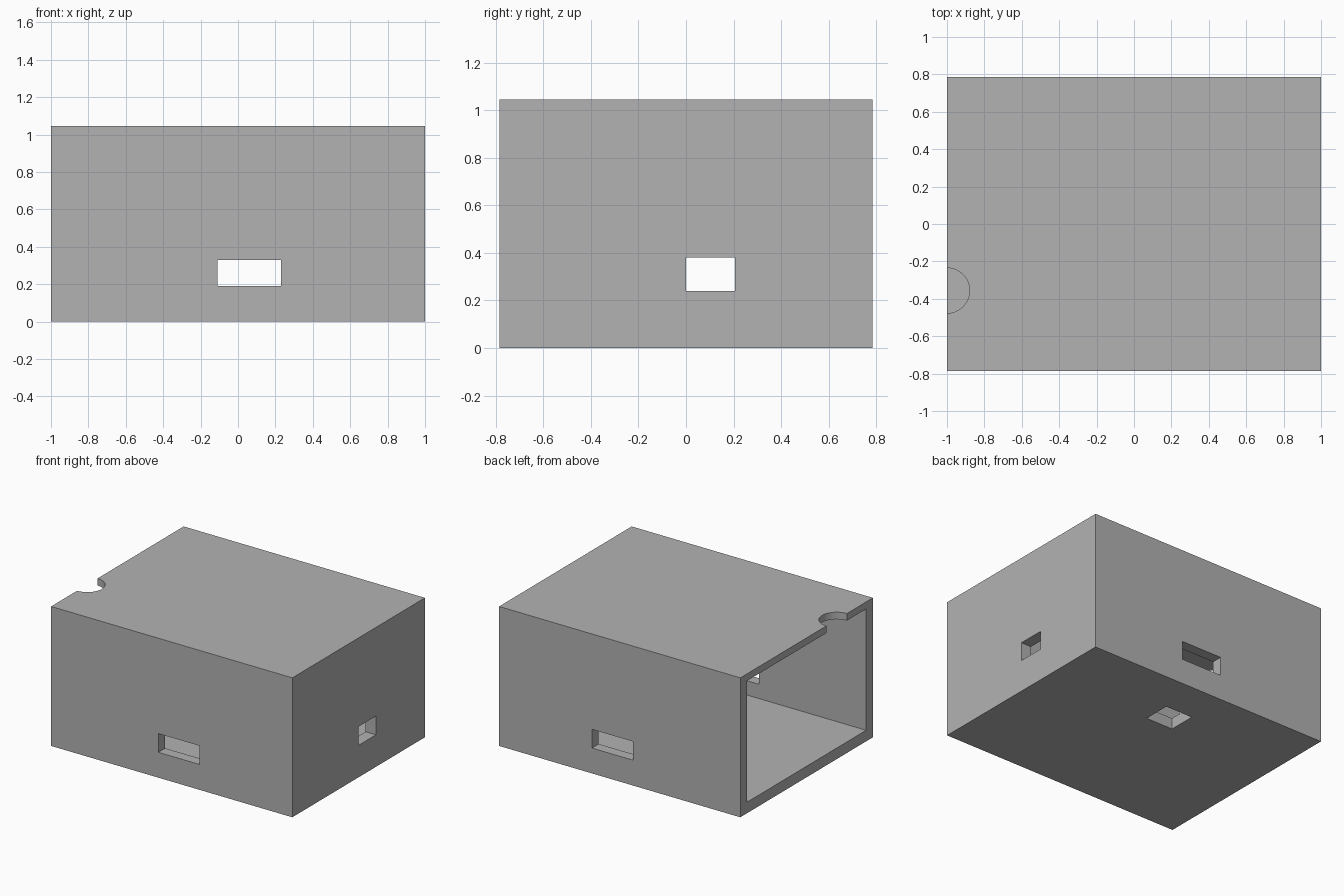
import bpy

if "Cube" in bpy.data.objects:
    bpy.data.objects.remove(bpy.data.objects["Cube"], do_unlink=True)

# Overall half sizes, height and panel thicknesses
HX, HY, H = 1.0, 0.785, 1.045
WALL, END, FLOOR, ROOF = 0.08, 0.085, 0.083, 0.053
OVER = 0.1

grey = bpy.data.materials.new("plain grey")
grey.use_nodes = True
colour = (0.448, 0.448, 0.448, 1)
grey.diffuse_color = colour
grey.node_tree.nodes["Principled BSDF"].inputs["Base Color"].default_value = colour


def box(name, low, high):
    """Axis-aligned box between two corners."""
    centre = [(a + b) / 2 for a, b in zip(low, high)]
    bpy.ops.mesh.primitive_cube_add(size=1, location=centre)
    ob = bpy.context.object
    ob.name = name
    ob.scale = [b - a for a, b in zip(low, high)]
    bpy.ops.object.transform_apply(location=True, rotation=False, scale=True)
    ob.data.materials.append(grey)
    return ob


def cut(target, cutter):
    """Subtract the cutter, then discard it."""
    cutter.hide_render = True
    mod = target.modifiers.new("cut", "BOOLEAN")
    mod.operation, mod.solver, mod.object = "DIFFERENCE", "EXACT", cutter
    bpy.ops.object.select_all(action="DESELECT")
    bpy.context.view_layer.objects.active = target
    target.select_set(True)
    bpy.ops.object.modifier_apply(modifier=mod.name)
    bpy.data.objects.remove(cutter, do_unlink=True)


case = box("open_ended_case", (-HX, -HY, 0), (HX, HY, H))

# Cavity, open at one end
cut(case, box("cavity", (-HX - OVER, -HY + WALL, FLOOR), (HX - END, HY - WALL, H - ROOF)))

# Matching slots through the front and back walls
cut(case, box("side_slots", (-0.11, -HY - OVER, 0.19), (0.23, HY + OVER, 0.33)))

# Window in the closed end
cut(case, box("end_window", (HX - END - OVER, 0, 0.24), (HX + OVER, 0.205, 0.38)))

# Opening in the floor
cut(case, box("floor_opening", (-0.115, 0.265, -OVER), (0.11, 0.473, FLOOR + OVER)))

# Half-round finger notch in the roof edge
bpy.ops.mesh.primitive_cylinder_add(vertices=64, radius=0.121, depth=0.3,
                                    location=(-HX, -0.356, H))
notch = bpy.context.object
notch.name = "finger_notch"
notch.data.materials.append(grey)
cut(case, notch)

bpy.ops.object.shade_smooth_by_angle()
